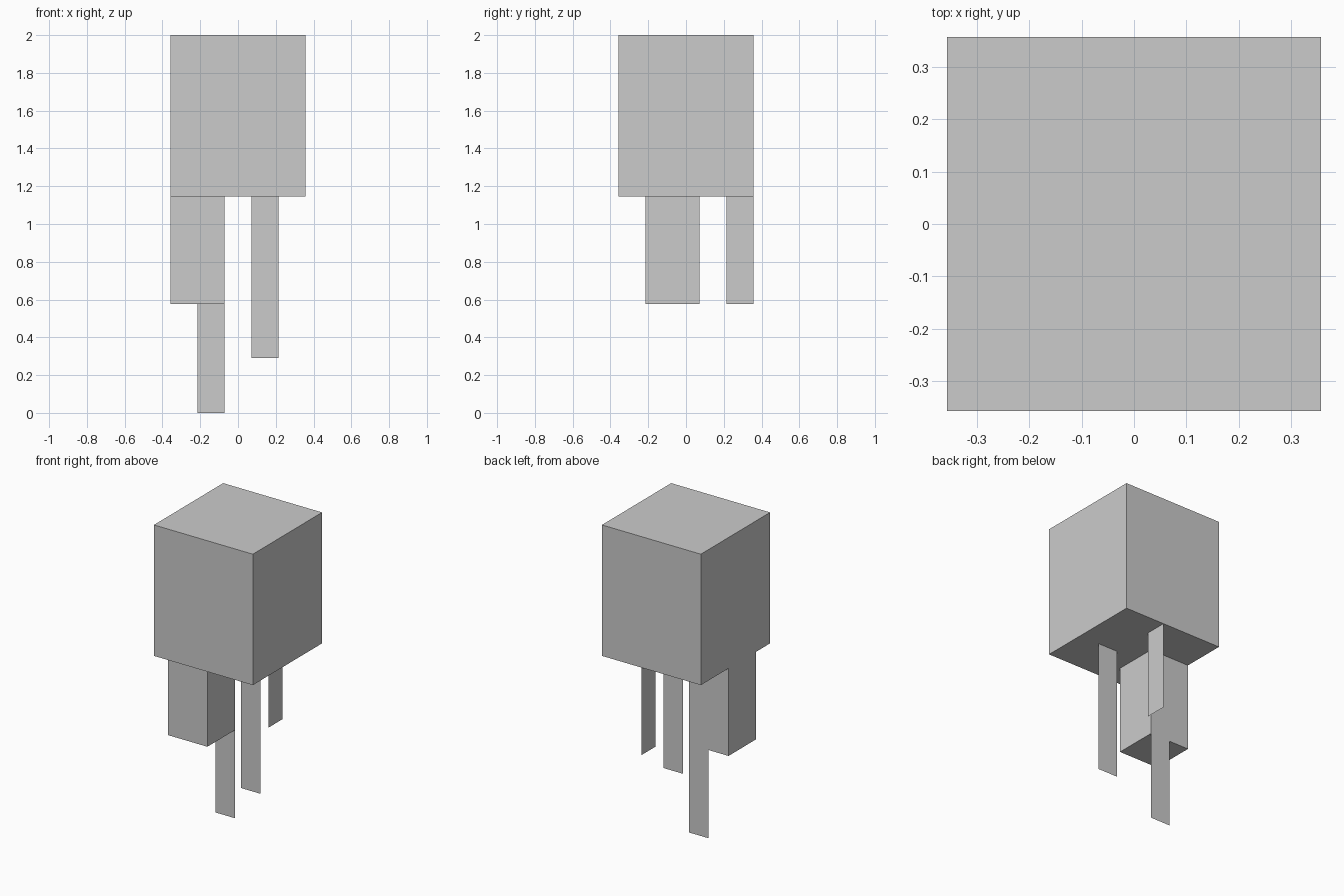
import bpy

if "Cube" in bpy.data.objects:
    bpy.data.objects.remove(bpy.data.objects["Cube"])

U = 0.1427      # one block unit
JOIN = 1.146    # height where the legs meet the body


def make(name, verts, faces):
    mesh = bpy.data.meshes.new(name)
    mesh.from_pydata(verts, [], faces)
    obj = bpy.data.objects.new(name, mesh)
    bpy.context.collection.objects.link(obj)
    return obj


def box(name, x0, x1, y0, y1, z0, z1):
    verts = [(x, y, z) for z in (z0, z1)
             for x, y in ((x0, y0), (x1, y0), (x1, y1), (x0, y1))]
    sides = [(i, (i + 1) % 4, (i + 1) % 4 + 4, i + 4) for i in range(4)]
    return make(name, verts, [(3, 2, 1, 0), (4, 5, 6, 7)] + sides)


def flat_leg(name, start, end, length):
    """Paper-thin hanging strip between two plan points."""
    (x0, y0), (x1, y1) = start, end
    low = JOIN - length
    return make(name, [(x0, y0, low), (x1, y1, low),
                       (x1, y1, JOIN), (x0, y0, JOIN)], [(0, 1, 2, 3)])


# Large block body
box("body", -2.5 * U, 2.5 * U, -2.5 * U, 2.5 * U, JOIN, 2.0)

# Thick block leg under the front left
box("thick_leg", -2.5 * U, -0.5 * U, -1.5 * U, 0.5 * U, JOIN - 4 * U, JOIN)

# Thin strips of different lengths
flat_leg("long_strip", (-1.5 * U, 0.5 * U), (-0.5 * U, 0.5 * U), JOIN)
flat_leg("middle_strip", (0.5 * U, -0.5 * U), (1.5 * U, -0.5 * U), 6 * U)
flat_leg("short_strip", (0.5 * U, 1.5 * U), (0.5 * U, 2.5 * U), 4 * U)
